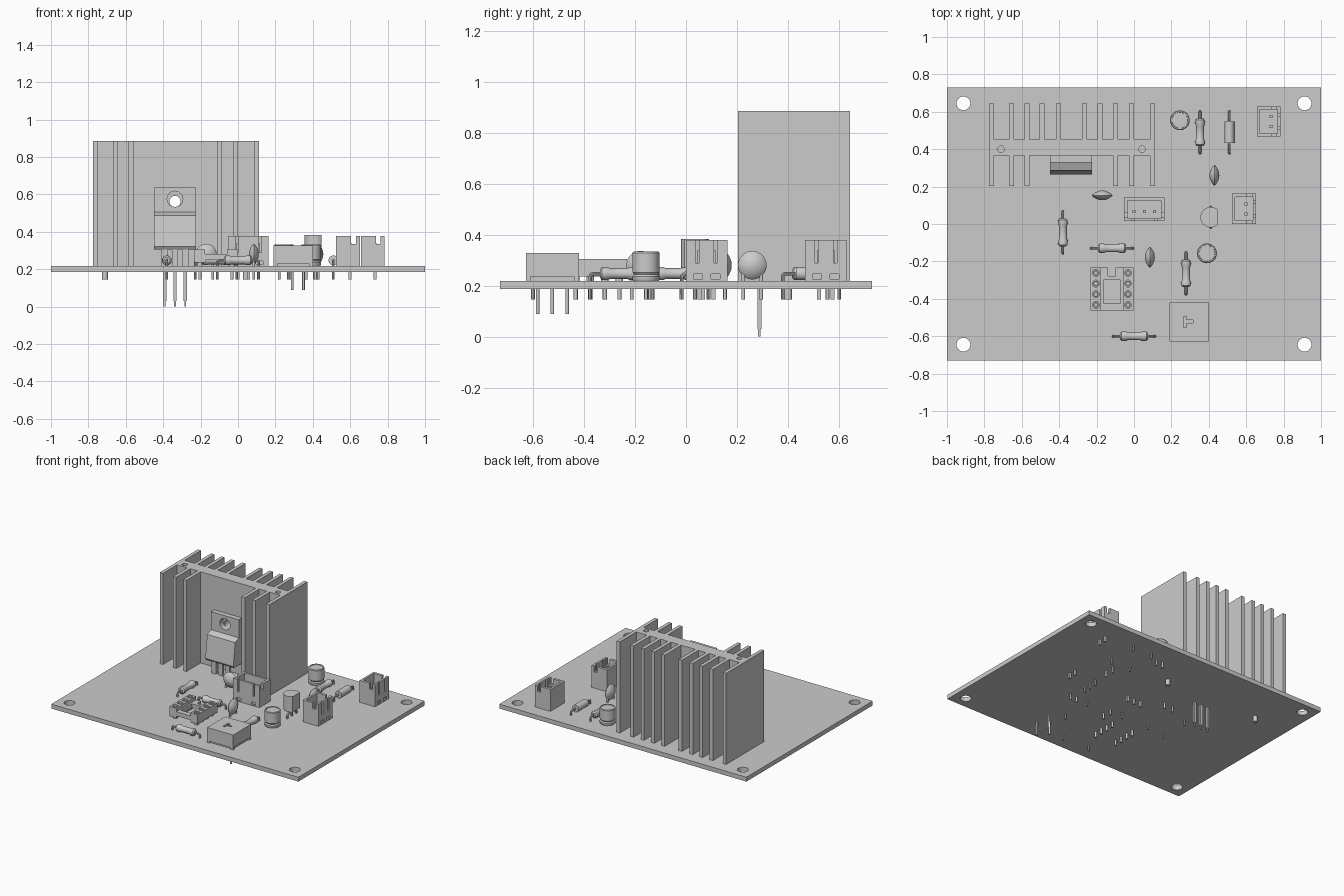
import bpy
import bmesh
from math import pi, radians
from mathutils import Matrix, Vector

if "Cube" in bpy.data.objects:
    bpy.data.objects.remove(bpy.data.objects["Cube"])

grey = bpy.data.materials.new("plain grey")
grey.use_nodes = True
grey.diffuse_color = (0.6, 0.6, 0.6, 1)
grey.node_tree.nodes["Principled BSDF"].inputs["Base Color"].default_value = (0.6, 0.6, 0.6, 1)

TOP, UNDER, PIN_END = 0.218, 0.186, 0.145


def finish(name, bm):
    bmesh.ops.recalc_face_normals(bm, faces=bm.faces)
    mesh = bpy.data.meshes.new(name)
    bm.to_mesh(mesh)
    bm.free()
    mesh.materials.append(grey)
    obj = bpy.data.objects.new(name, mesh)
    bpy.context.collection.objects.link(obj)
    return obj


def add_box(bm, x0, x1, y0, y1, z0, z1):
    mid = Vector(((x0 + x1) / 2, (y0 + y1) / 2, (z0 + z1) / 2))
    size = Matrix.Diagonal((x1 - x0, y1 - y0, z1 - z0, 1))
    bmesh.ops.create_cube(bm, size=1, matrix=Matrix.Translation(mid) @ size)


def boxes(name, *specs):
    bm = bmesh.new()
    for spec in specs:
        add_box(bm, *spec)
    return finish(name, bm)


def extrude(name, points, axis, depth):
    """Extrude a closed outline of 3D points along a vector."""
    bm = bmesh.new()
    face = bm.faces.new([bm.verts.new(p) for p in points])
    new = bmesh.ops.extrude_face_region(bm, geom=[face])["geom"]
    verts = [v for v in new if isinstance(v, bmesh.types.BMVert)]
    bmesh.ops.translate(bm, verts=verts, vec=Vector(axis) * depth)
    return finish(name, bm)


def lathe(name, profile, turn=Matrix(), steps=24):
    """Spin (radius, height) points around z, then turn the result."""
    bm = bmesh.new()
    verts = [bm.verts.new((r, 0, z)) for r, z in profile]
    edges = [bm.edges.new(pair) for pair in zip(verts, verts[1:])]
    bmesh.ops.spin(bm, geom=verts + edges, cent=(0, 0, 0), axis=(0, 0, 1),
                   angle=2 * pi, steps=steps, use_duplicate=False)
    bmesh.ops.remove_doubles(bm, verts=bm.verts, dist=0.0005)
    bm.transform(turn)
    return finish(name, bm)


def rod(name, x, y, r, z0, z1, steps=12):
    return lathe(name, [(0, z0), (r, z0), (r, z1), (0, z1)],
                 Matrix.Translation((x, y, 0)), steps)


def wire(name, points, r):
    curve = bpy.data.curves.new(name, "CURVE")
    curve.dimensions, curve.bevel_depth = "3D", r
    curve.bevel_resolution, curve.use_fill_caps = 2, True
    line = curve.splines.new("POLY")
    line.points.add(len(points) - 1)
    for point, co in zip(line.points, points):
        point.co = (*co, 1)
    temp = bpy.data.objects.new(name, curve)
    bpy.context.collection.objects.link(temp)
    graph = bpy.context.evaluated_depsgraph_get()
    mesh = bpy.data.meshes.new_from_object(temp.evaluated_get(graph))
    bpy.data.objects.remove(temp)
    mesh.materials.clear()
    mesh.materials.append(grey)
    obj = bpy.data.objects.new(name, mesh)
    bpy.context.collection.objects.link(obj)
    return obj


def cut(obj, *cutters):
    for cutter in cutters:
        mod = obj.modifiers.new("cut", "BOOLEAN")
        mod.operation, mod.solver, mod.object = "DIFFERENCE", "EXACT", cutter
        bpy.context.view_layer.objects.active = obj
        bpy.ops.object.modifier_apply(modifier=mod.name)
        bpy.data.objects.remove(cutter)
    return obj


def place(parts, x, y, angle=0):
    for part in parts:
        part.location = (x, y, 0)
        part.rotation_euler.z = radians(angle)


# Circuit board with corner holes
board = boxes("board", (-1, 1, -0.73, 0.73, UNDER, TOP))
cut(board, *[rod("cutter", 0.912 * i, 0.645 * j, 0.037, 0, 0.4, 32) for i in (-1, 1) for j in (-1, 1)])

# Heat sink: finned profile extruded upwards
rear_fins = [-0.762, -0.655, -0.572, -0.492, -0.404, -0.265, -0.182, -0.099, -0.014, 0.098]
front_fins = rear_fins[:3] + rear_fins[-3:]
outline = []
for c in front_fins:
    outline += [(c - 0.013, 0.367), (c - 0.013, 0.203), (c + 0.013, 0.203), (c + 0.013, 0.367)]
for c in reversed(rear_fins):
    outline += [(c + 0.013, 0.453), (c + 0.013, 0.643), (c - 0.013, 0.643), (c - 0.013, 0.453)]
sink = extrude("heat_sink", [(x, y, TOP) for x, y in outline], (0, 0, 1), 0.667)
across_y = Matrix.Translation((-0.337, 0.4, 0.562)) @ Matrix.Rotation(pi / 2, 4, "X")
hole = [(0, -0.2), (0.03, -0.2), (0.03, 0.2), (0, 0.2)]
cut(sink, lathe("cutter", hole, across_y),
    *[rod("cutter", x, 0.4, 0.018, 0.78, 1) for x in (-0.711, 0.043)])
for x in (-0.711, 0.043):
    rod("heat_sink_pin", x, 0.4, 0.016, PIN_END, TOP + 0.01)

# Power transistor bolted to the heat sink
tab = boxes("power_tab", (-0.45, -0.224, 0.33, 0.367, 0.305, 0.637))
hole = [(0, -0.2), (0.042, -0.2), (0.042, 0.2), (0, 0.2)]
cut(tab, lathe("cutter", hole, Matrix.Translation((0, 0, 0.013)) @ across_y))
side = [(0.33, 0.305), (0.33, 0.505), (0.287, 0.487), (0.265, 0.32), (0.275, 0.305)]
extrude("power_body", [(-0.45, y, z) for y, z in side], (1, 0, 0), 0.226)
for x in (-0.392, -0.337, -0.282):
    boxes("power_lead", (x - 0.017, x + 0.017, 0.28, 0.296, TOP, 0.31),
          (x - 0.009, x + 0.009, 0.28, 0.296, 0.03, TOP), (x - 0.005, x + 0.005, 0.283, 0.293, 0, 0.03))


# Resistors and diode with bent leads
def axial(name, x, y, angle, profile):
    z = 0.247
    turn = Matrix.Translation((0, 0, z)) @ Matrix.Rotation(pi / 2, 4, "Y")
    parts = [lathe(name + "_body", profile, turn)]
    for s in (-1, 1):
        path = [(s * 0.06, 0, z), (s * 0.1, 0, z), (s * 0.108, 0, z - 0.003),
                (s * 0.111, 0, z - 0.012), (s * 0.111, 0, PIN_END)]
        parts.append(wire(name + "_lead", path, 0.007))
    place(parts, x, y, angle)


half = [(0.016, 0.074), (0.025, 0.066), (0.026, 0.045), (0.021, 0.034)]
bulged = [(0, -0.074)] + [(r, -z) for r, z in half] + half[::-1] + [(0, 0.074)]
straight = [(0, -0.058), (0.026, -0.058), (0.026, 0.058), (0, 0.058)]
for x, y, angle in [(-0.38, -0.045, 90), (-0.118, -0.13, 0), (0, -0.6, 0),
                    (0.278, -0.264, 90), (0.353, 0.49, 90)]:
    axial("resistor", x, y, angle, bulged)
axial("diode", 0.51, 0.49, 90, straight)

# Lens-shaped disc capacitors
lens = [(0, -0.026), (0.015, -0.025), (0.035, -0.017), (0.05, -0.007), (0.056, 0),
        (0.05, 0.007), (0.035, 0.017), (0.015, 0.025), (0, 0.026)]
for x, y, angle in [(0.43, 0.26, 90), (0.085, -0.178, 90), (-0.17, 0.153, 0)]:
    turn = Matrix.Translation((0, 0, 0.28)) @ Matrix.Rotation(pi / 2, 4, "X")
    disc = lathe("disc_capacitor", lens, turn, 32)
    legs = [rod("disc_lead", s * 0.035, 0, 0.007, PIN_END, 0.25) for s in (-1, 1)]
    place([disc] + legs, x, y, angle)

# Can capacitors
can = [(0, TOP), (0.05, TOP), (0.053, 0.223), (0.053, 0.236), (0.047, 0.244), (0.053, 0.252),
       (0.053, 0.328), (0.049, 0.333), (0.043, 0.333), (0.042, 0.329), (0, 0.329)]
for x, y in [(0.245, 0.555), (0.39, -0.157)]:
    legs = [rod("can_lead", s * 0.025, 0, 0.007, PIN_END, TOP + 0.01) for s in (-1, 1)]
    place([lathe("can_capacitor", can, steps=32)] + legs, x, y)

# Small flat-faced transistor on splayed legs
small = rod("small_transistor", 0, 0, 0.055, 0.268, 0.382, 32)
cut(small, boxes("cutter", (0.036, 0.2, -0.2, 0.2, 0, 1)))
legs = [wire("small_transistor_leg", [(0, s * 0.025, 0.275), (0, s * 0.025, 0.26), (0, s * 0.053, 0.235),
                                     (0, s * 0.053, PIN_END)], 0.008) for s in (-1, 0, 1)]
place([small] + legs, 0.41, 0.036)


# Pin header sockets with slotted walls
def connector(x, y, angle, length, pins):
    h, d = length / 2, 0.063
    shell = boxes("connector_shell", (-h, h, -d, d, TOP, 0.378))
    cutters = [boxes("cutter", (-h + 0.018, h - 0.018, -d + 0.015, d - 0.015, 0.25, 1))]
    for s in (-1, 1):
        a, b = sorted((s * (h - 0.038), s * (h - 0.052)))
        cutters.append(boxes("cutter", (a, b, -1, 0, 0.288, 1)))
        a, b = sorted((s * (h - 0.03), s * (h - 0.065)))
        cutters.append(boxes("cutter", (a, b, -1, -d + 0.01, 0.225, 0.245)))
    cutters.append(boxes("cutter", (-1, 1, -0.042, -0.017, 0.335, 1)))
    parts = [cut(shell, *cutters)]
    for i in range(pins):
        c = (i - (pins - 1) / 2) * 0.054
        parts.append(boxes("connector_pin", (c - 0.008, c + 0.008, -0.02, -0.004, PIN_END, 0.34)))
    place(parts, x, y, angle)


connector(0.055, 0.078, 0, 0.215, 3)
connector(0.588, 0.081, 90, 0.163, 2)
connector(0.72, 0.548, 90, 0.163, 2)

# Eight-way chip socket: frame with centre opening and hollow contacts
frame = boxes("socket_frame", (-0.114, 0.114, -0.115, 0.115, 0.235, 0.305))
wells = [(s * 0.086, (i - 1.5) * 0.057) for s in (-1, 1) for i in range(4)]
cut(frame, boxes("cutter", (-0.046, 0.046, -0.078, 0.048, 0, 1)),
    boxes("cutter", (-0.02, 0.02, 0.07, 0.2, 0, 1)),
    boxes("cutter", (-0.058, 0.058, -0.2, 0.2, 0.28, 1)),
    boxes("cutter", (-0.056, 0.056, -0.2, 0.2, 0, 0.25)),
    *[rod("cutter", px, py, 0.019, 0.26, 1) for px, py in wells])
contact = [(0, PIN_END), (0.008, PIN_END), (0.008, 0.215), (0.015, 0.218), (0.015, 0.298),
           (0.009, 0.298), (0.009, 0.265), (0, 0.265)]
pins = [lathe("socket_contact", contact, Matrix.Translation((px, py, 0)), 16) for px, py in wells]
place([frame] + pins, -0.118, -0.347)

# Square trimmer with adjusting slot and three long pins
trimmer = boxes("trimmer_body", (-0.105, 0.105, -0.104, 0.104, TOP, 0.327))
cut(trimmer, boxes("cutter", (-0.03, -0.015, -0.03, 0.03, 0.31, 1)),
    boxes("cutter", (-0.02, 0.02, -0.005, 0.01, 0.31, 1)),
    boxes("cutter", (0.095, 0.2, -0.085, 0.085, 0, 0.235)),
    boxes("cutter", (-0.085, 0.085, -0.2, -0.095, 0, 0.23)))
pins = [rod("trimmer_pin", px, py, 0.007, 0.088, 0.24) for px, py in [(-0.005, 0), (0.055, -0.058), (0.055, 0.058)]]
place([trimmer] + pins, 0.295, -0.524)

# Smooth rounded surfaces while keeping edges crisp
for obj in bpy.context.view_layer.objects:
    obj.select_set(obj.type == "MESH" and grey.name in obj.data.materials)
bpy.context.view_layer.objects.active = board
bpy.ops.object.shade_smooth_by_angle(angle=radians(35))
